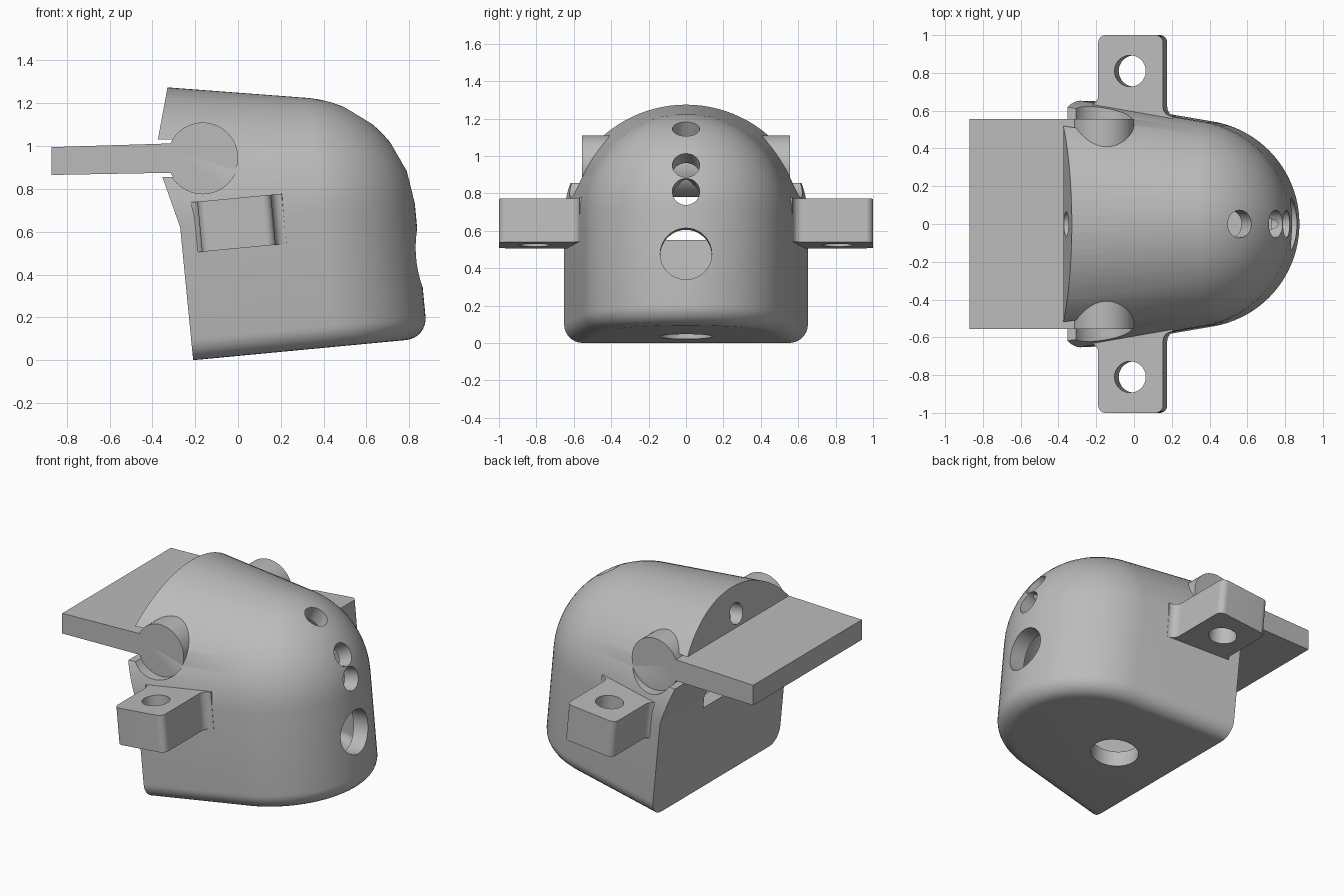
import bpy, bmesh
from math import sin, cos, pi, radians
from mathutils import Matrix, Vector

if "Cube" in bpy.data.objects:
    bpy.data.objects.remove(bpy.data.objects["Cube"])

# The housing leans back: local frame has its floor on the sloped base
LEAN = Matrix.Translation((-0.21, 0, 0)) @ Matrix.Rotation(-radians(5.4), 4, 'Y')
WORLD = Matrix.Identity(4)
DOME = Vector((0.55, 0, 0.628))

grey = bpy.data.materials.new("plain grey")
grey.use_nodes = True
grey.diffuse_color = (0.5, 0.5, 0.5, 1)
grey.node_tree.nodes["Principled BSDF"].inputs["Base Color"].default_value = (0.5, 0.5, 0.5, 1)


def finish(name, bm, matrix=WORLD):
    bmesh.ops.transform(bm, matrix=matrix, verts=bm.verts)
    bmesh.ops.recalc_face_normals(bm, faces=bm.faces)
    mesh = bpy.data.meshes.new(name)
    bm.to_mesh(mesh)
    bm.free()
    mesh.materials.append(grey)
    ob = bpy.data.objects.new(name, mesh)
    bpy.context.collection.objects.link(ob)
    return ob


def arc(cx, cy, r, a0, a1, n=12):
    angles = [radians(a0 + (a1 - a0) * i / n) for i in range(n + 1)]
    return [(cx + r * cos(a), cy + r * sin(a)) for a in angles]


def prism(name, points, lo, hi, axis='Y', matrix=WORLD):
    """Extrude a flat outline along y (outline in x, z) or z (outline in x, y)."""
    bm = bmesh.new()
    place = (lambda p, h: (p[0], h, p[1])) if axis == 'Y' else (lambda p, h: (p[0], p[1], h))
    a, b = ([bm.verts.new(place(p, h)) for p in points] for h in (lo, hi))
    bm.faces.new(a)
    bm.faces.new(b[::-1])
    for i in range(len(a)):
        j = (i + 1) % len(a)
        bm.faces.new((a[i], b[i], b[j], a[j]))
    return finish(name, bm, matrix)


def rod(name, start, direction, length, r, matrix=WORLD):
    """Round cutter running from start along a direction."""
    d = Vector(direction).normalized()
    bm = bmesh.new()
    bmesh.ops.create_cone(bm, cap_ends=True, segments=40, radius1=r, radius2=r, depth=length)
    turn = Vector((0, 0, 1)).rotation_difference(d).to_matrix().to_4x4()
    return finish(name, bm, matrix @ Matrix.Translation(Vector(start) + d * length / 2) @ turn)


def domed_hull(name, r, back_u, back_r, floor, fillet):
    """Domed front, rounded floor edge and a wider arched back, wrapped tightly."""
    bm = bmesh.new()
    pts = []
    n = 48
    for i in range(n + 1):
        a = -pi / 2 + pi * i / n
        for j in range(17):
            e = pi / 2 * j / 16
            pts.append(DOME + r * Vector((cos(a) * cos(e), sin(a) * cos(e), sin(e))))
        for j in range(9):
            e = pi / 2 * j / 8
            q = r - fillet + fillet * cos(e)
            pts.append((DOME.x + q * cos(a), q * sin(a), floor + fillet - fillet * sin(e)))
        pts.append((back_u, back_r * sin(a), DOME.z + back_r * cos(a)))
    for s in (-1, 1):
        for y, z in arc(back_r - fillet, floor + fillet, fillet, 0, -90, 8):
            pts.append((back_u, s * y, z))
    for p in pts:
        bm.verts.new(p)
    bmesh.ops.remove_doubles(bm, verts=bm.verts, dist=0.0005)
    out = bmesh.ops.convex_hull(bm, input=bm.verts)
    loose = [v for v in set(out["geom_interior"] + out["geom_unused"])
             if isinstance(v, bmesh.types.BMVert)]
    bmesh.ops.delete(bm, geom=loose, context='VERTS')
    bmesh.ops.dissolve_limit(bm, angle_limit=radians(0.3), verts=bm.verts, edges=bm.edges)
    return finish(name, bm, LEAN)


def cut(target, cutters):
    for c in cutters:
        c.hide_render = True
        m = target.modifiers.new("cut", 'BOOLEAN')
        m.operation, m.solver, m.object = 'DIFFERENCE', 'EXACT', c
    dg = bpy.context.evaluated_depsgraph_get()
    dg.update()
    mesh = bpy.data.meshes.new_from_object(target.evaluated_get(dg))
    target.modifiers.clear()
    target.data = mesh
    for c in cutters:
        bpy.data.objects.remove(c)


# Housing with back outline, hinge slot, sockets, cavity and window
housing = domed_hull("housing", 0.55, -0.2, 0.686, 0, 0.1)
HX, HZ = -0.165, 0.945
back = [(-0.19, -0.2), (-0.27, 0.62), (-0.388, 0.955), (-0.33, 1.27), (-0.28, 1.5), (-1, 1.5), (-1, -0.2)]
cutters = [
    prism("back_cut", back, -1, 1),
    prism("slot_cut", [(-0.5, 0.855), (-0.3, 0.855), (-0.3, 1.03), (-0.5, 1.03)], -1, 1),
    domed_hull("cavity_cut", 0.45, 0.1, 0.53, 0.1, 0.05),
    prism("window_cut", [(-0.5, 0.55), (0, 0.55), (0, 0.8), (-0.5, 0.8)], -0.2, 0.2),
    rod("floor_hole_cut", (0.36, 0, -0.1), (0, 0, 1), 0.3, 0.14, LEAN),
    rod("front_hole_cut", (0.85, 0, 0.375), (1, 0, 0), 0.5, 0.138, LEAN),
    rod("back_hole_cut", (-0.5, 0, 1.125), (1, 0, -0.1), 0.5, 0.065),
]
for s in (-1, 1):
    cutters.append(rod("socket_cut", (HX, s * 0.555, HZ), (0, s, 0), 0.3, 0.168))
# Row of small holes fanning out from the dome centre
centre = LEAN @ DOME
for angle in (14, 30, 59):
    d = Vector((cos(radians(angle)), 0, sin(radians(angle))))
    cutters.append(rod("dome_hole_cut", centre + d * 0.35, d, 0.4, 0.073))
cut(housing, cutters)
parts = [housing]

# Hinged flap: round barrel with a flat plate
flap = arc(HX, HZ, 0.165, 156, -155, 56) + [(-0.87, 0.865), (-0.87, 0.995)]
parts.append(prism("hinged_flap", flap, -0.555, 0.555))

# Side mounting lugs with flared roots and a bolt hole
outline = ([(0.49, 0.54)] + arc(0.485, 0.62, 0.05, 270, 180) + arc(0.395, 0.96, 0.04, 0, 90)
           + arc(0.13, 0.96, 0.04, 90, 180) + arc(0.04, 0.68, 0.05, 0, -90) + [(0.04, 0.58)])
for s, side in ((1, "left"), (-1, "right")):
    lug = prism(side + "_lug", [(u, s * y) for u, y in outline], 0.5, 0.735, 'Z', LEAN)
    cut(lug, [rod("bolt_cut", (0.26, s * 0.81, 0.4), (0, 0, 1), 0.5, 0.083, LEAN)])
    parts.append(lug)

# Smooth curves, crisp edges
bpy.ops.object.select_all(action='DESELECT')
for ob in parts:
    ob.select_set(True)
bpy.context.view_layer.objects.active = housing
bpy.ops.object.shade_smooth_by_angle(angle=radians(30))
